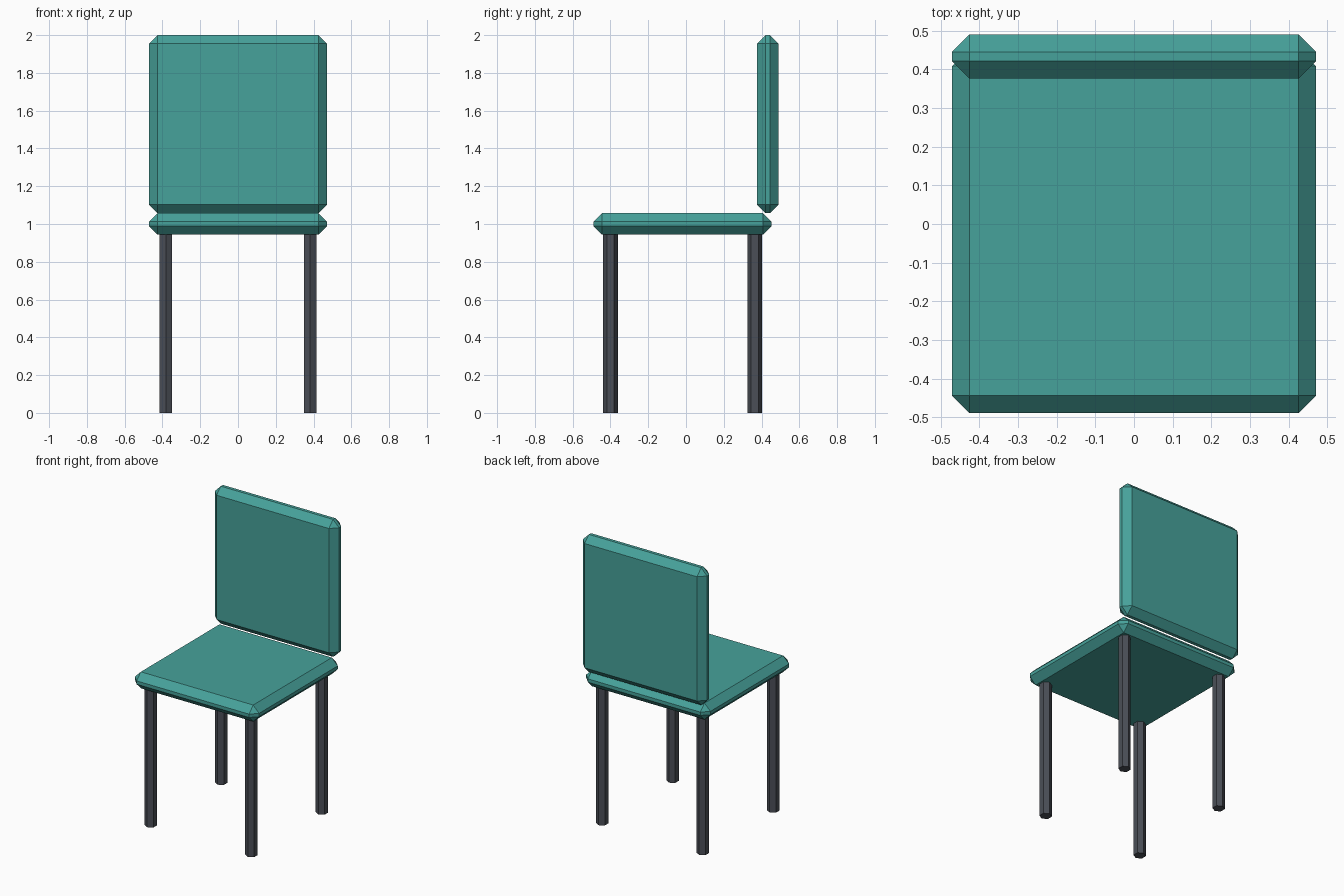
import bpy

if "Cube" in bpy.data.objects:
    bpy.data.objects.remove(bpy.data.objects["Cube"])


def material(name, color):
    m = bpy.data.materials.new(name)
    m.diffuse_color = (*color, 1)
    m.use_nodes = True
    m.node_tree.nodes["Principled BSDF"].inputs["Base Color"].default_value = m.diffuse_color
    return m


teal = material("teal upholstery", (0.062, 0.36, 0.325))
steel = material("dark grey metal", (0.07, 0.078, 0.095))


def cushion(name, center, size):
    """Flat padded slab with a single chamfer on every edge."""
    bpy.ops.mesh.primitive_cube_add(size=1, location=center)
    ob = bpy.context.object
    ob.name = name
    ob.scale = size
    bpy.ops.object.transform_apply(location=False, rotation=False, scale=True)
    ob.data.materials.append(teal)
    bevel = ob.modifiers.new("chamfer", 'BEVEL')
    bevel.width = 0.045
    bevel.segments = 1
    bevel.limit_method = 'NONE'


SIDE, THICK, LEG = 0.943, 0.113, 0.944
SEAT_Y = -0.018

# Seat and upright backrest
cushion("seat", (0, SEAT_Y, LEG + THICK / 2), (SIDE, SIDE, THICK))
cushion("backrest", (0, 0.4335, 2 - SIDE / 2), (SIDE, THICK, SIDE))

# Four hexagonal legs
for side, sx in (("left", -1), ("right", 1)):
    for end, sy in (("front", -1), ("back", 1)):
        bpy.ops.mesh.primitive_cylinder_add(
            vertices=6, radius=0.039, depth=LEG,
            location=(sx * 0.382, SEAT_Y + sy * 0.382, LEG / 2))
        leg = bpy.context.object
        leg.name = f"{end}_{side}_leg"
        leg.data.materials.append(steel)
